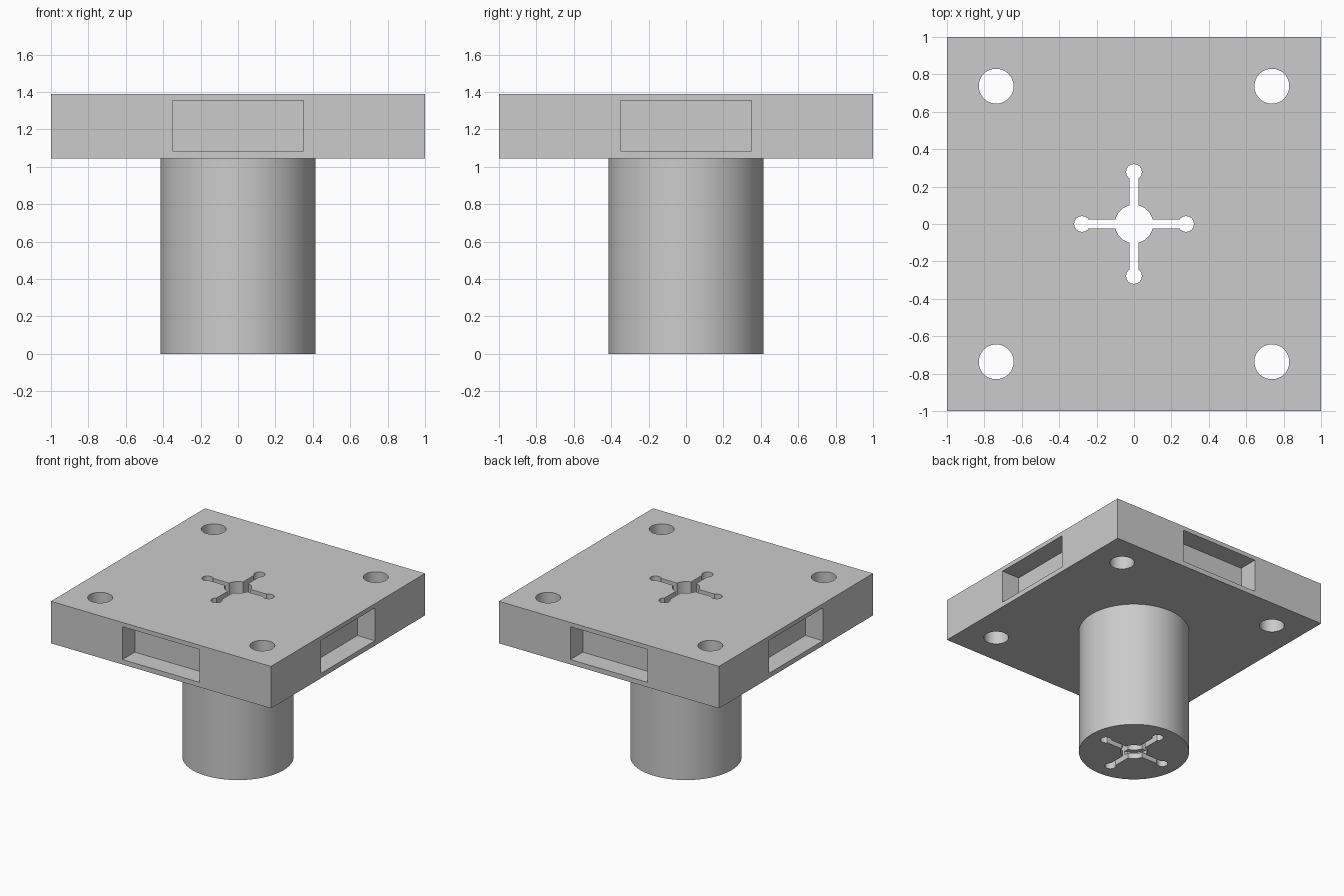
import bpy
from math import radians

cube = bpy.data.objects.get("Cube")
if cube:
    bpy.data.objects.remove(cube, do_unlink=True)

PLATE_LOW, PLATE_TOP = 1.045, 1.39
MIDDLE = (PLATE_LOW + PLATE_TOP) / 2

grey = bpy.data.materials.new("plain grey")
grey.use_nodes = True
grey.diffuse_color = (0.6, 0.6, 0.6, 1)
grey.node_tree.nodes["Principled BSDF"].inputs["Base Color"].default_value = (0.6, 0.6, 0.6, 1)


def box(name, size, centre):
    bpy.ops.mesh.primitive_cube_add(size=1, location=centre)
    ob = bpy.context.object
    ob.name = name
    ob.scale = size
    bpy.ops.object.transform_apply(location=True, rotation=True, scale=True)
    return ob


def cylinder(name, radius, x, y, low, high, sides=64):
    bpy.ops.mesh.primitive_cylinder_add(
        vertices=sides, radius=radius, depth=high - low, location=(x, y, (low + high) / 2))
    ob = bpy.context.object
    ob.name = name
    bpy.ops.object.transform_apply(location=True, rotation=True, scale=True)
    return ob


def combine(target, tool, operation="DIFFERENCE"):
    mod = target.modifiers.new(operation, "BOOLEAN")
    mod.object, mod.operation, mod.solver = tool, operation, "EXACT"
    bpy.context.view_layer.objects.active = target
    bpy.ops.object.modifier_apply(modifier=mod.name)
    bpy.data.objects.remove(tool, do_unlink=True)


# Square plate joined to a round post
body = box("plate_with_post", (2, 2, PLATE_TOP - PLATE_LOW), (0, 0, MIDDLE))
combine(body, cylinder("post", 0.415, 0, 0, 0, MIDDLE - 0.05, 128), "UNION")

# Corner bolt holes
for x in (-0.737, 0.737):
    for y in (-0.737, 0.737):
        combine(body, cylinder("bolt_hole", 0.093, x, y, 0.9, 1.6))

# Central bore with a cross of slots ending in round holes
combine(body, cylinder("bore", 0.102, 0, 0, -0.2, 1.6))
combine(body, box("slot_x", (0.54, 0.048, 2), (0, 0, 0.8)))
combine(body, box("slot_y", (0.048, 0.54, 2), (0, 0, 0.8)))
for x, y in ((1, 0), (-1, 0), (0, 1), (0, -1)):
    combine(body, cylinder("slot_end", 0.042, x * 0.278, y * 0.278, -0.2, 1.6, 32))

# Narrow groove inside the bore near the foot
combine(body, cylinder("groove", 0.14, 0, 0, 0.045, 0.075))

# Rectangular pockets in the four edges of the plate
for side in (-1, 1):
    combine(body, box("pocket", (0.7, 0.32, 0.27), (0, side, 1.22)))
    combine(body, box("pocket", (0.32, 0.7, 0.27), (side, 0, 1.22)))

# Finish
body.data.materials.clear()
body.data.materials.append(grey)
for face in body.data.polygons:
    face.material_index = 0
bpy.ops.object.select_all(action="DESELECT")
body.select_set(True)
bpy.context.view_layer.objects.active = body
bpy.ops.object.shade_smooth_by_angle(angle=radians(30))
